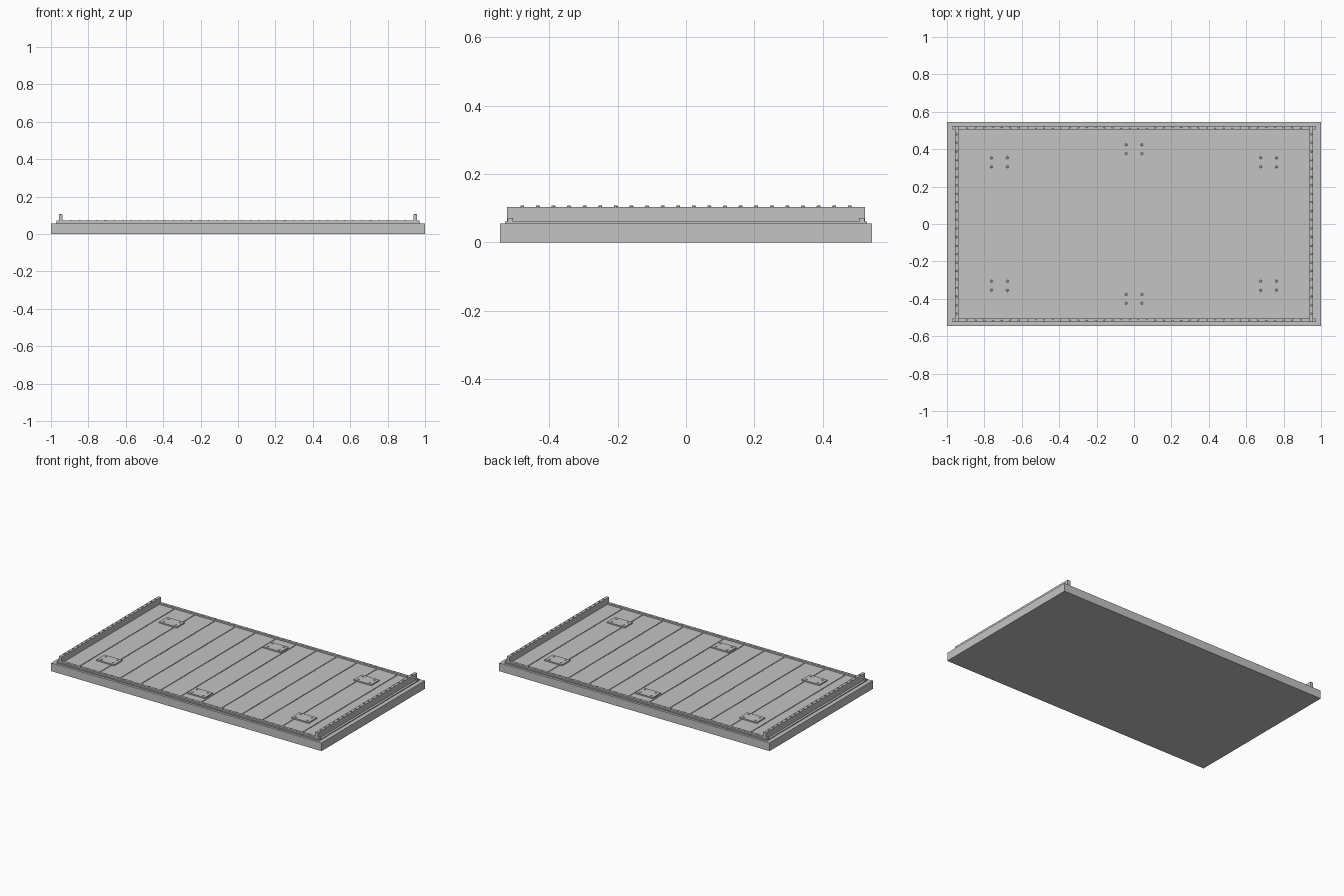
import bpy
import bmesh
from mathutils import Matrix, Vector

cube = bpy.data.objects.get("Cube")
if cube:
    bpy.data.objects.remove(cube, do_unlink=True)

grey = bpy.data.materials.new("plain_grey")
grey.use_nodes = True
GREY = (0.55, 0.55, 0.55, 1)
grey.diffuse_color = GREY
grey.node_tree.nodes["Principled BSDF"].inputs["Base Color"].default_value = GREY


def finish(name, bm):
    mesh = bpy.data.meshes.new(name)
    bm.to_mesh(mesh)
    bm.free()
    mesh.materials.append(grey)
    obj = bpy.data.objects.new(name, mesh)
    bpy.context.collection.objects.link(obj)
    return obj


def add_box(bm, x, y, z0, sx, sy, sz):
    """Box centred on x, y and standing on z0."""
    place = Matrix.Translation((x, y, z0 + sz / 2))
    bmesh.ops.create_cube(bm, size=1, matrix=place @ Matrix.Diagonal((sx, sy, sz, 1)))


def add_stud(bm, x, y, z0, radius, height):
    bmesh.ops.create_cone(bm, cap_ends=True, segments=8, radius1=radius,
                          radius2=radius * 0.8, depth=height,
                          matrix=Matrix.Translation((x, y, z0 + height / 2)))


BASE_TOP = 0.055
DECK_TOP = 0.061

# Base slab
bm = bmesh.new()
add_box(bm, 0, 0, 0, 2, 1.09, BASE_TOP)
finish("base_slab", bm)

# Deck planks with narrow seams
bm = bmesh.new()
planks = 13
pitch = 1.95 / planks
for i in range(planks):
    x = (i - (planks - 1) / 2) * pitch
    add_box(bm, x, 0, BASE_TOP, pitch - 0.005, 1.06, DECK_TOP - BASE_TOP)
finish("deck_planks", bm)

# Low rails along the long edges, studded on top
for side, name in ((-1, "front"), (1, "back")):
    bm = bmesh.new()
    y = side * 0.515
    add_box(bm, 0, y, BASE_TOP, 1.94, 0.017, 0.016)
    for i in range(40):
        add_stud(bm, (i - 19.5) * 0.0457, y, 0.071, 0.005, 0.003)
    finish(name + "_low_rail", bm)

# Tall rails along the short edges, studded on top
for side, name in ((-1, "right"), (1, "left")):
    bm = bmesh.new()
    x = side * 0.948
    add_box(bm, x, 0, BASE_TOP, 0.02, 1.05, 0.048)
    for i in range(22):
        add_stud(bm, x, (i - 10.5) * 0.0457, 0.103, 0.006, 0.005)
    finish(name + "_tall_rail", bm)

# Bolted mounting plates
for px, py in ((0.72, 0.33), (0, 0.4), (-0.72, 0.33)):
    for side in (-1, 1):
        bm = bmesh.new()
        y = py * side
        add_box(bm, px, y, DECK_TOP, 0.13, 0.085, 0.008)
        for dx in (-0.042, 0.042):
            for dy in (-0.024, 0.024):
                add_stud(bm, px + dx, y + dy, 0.069, 0.007, 0.003)
        finish("mounting_plate", bm)
